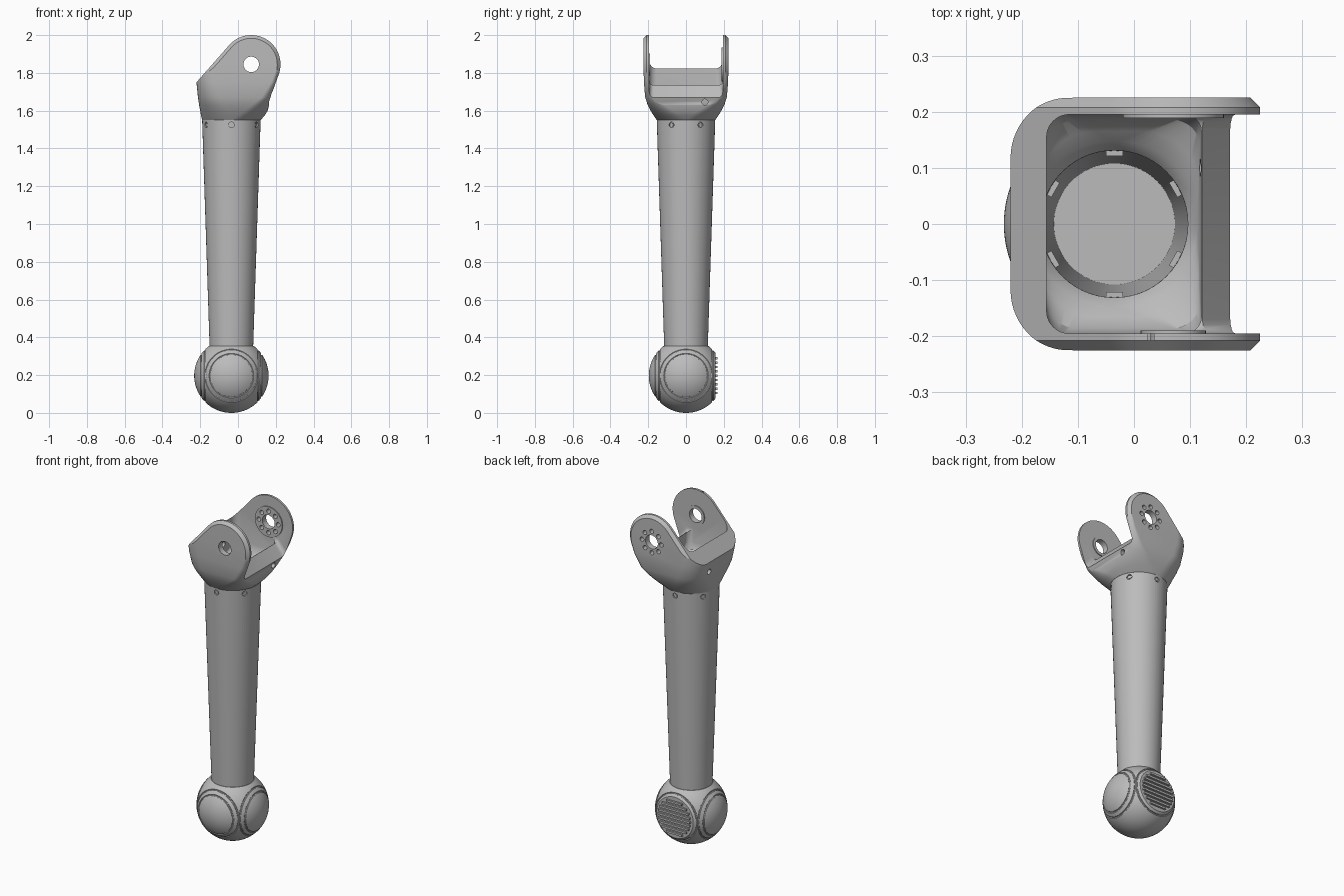
import bpy, bmesh, math
from mathutils import Vector

if "Cube" in bpy.data.objects:
    bpy.data.objects.remove(bpy.data.objects["Cube"])

AXIS_X = -0.035          # centre line of tube and ball
PIN = Vector((0.07, 0, 1.845))
BALL = Vector((AXIS_X, 0, 0.197))
BALL_R = 0.197

grey = bpy.data.materials.new("plain_grey")
grey.use_nodes = True
grey.diffuse_color = (0.5, 0.5, 0.5, 1)
grey.node_tree.nodes["Principled BSDF"].inputs["Base Color"].default_value = (0.5, 0.5, 0.5, 1)


def from_bmesh(name, bm):
    bmesh.ops.recalc_face_normals(bm, faces=bm.faces)
    mesh = bpy.data.meshes.new(name)
    bm.to_mesh(mesh)
    bm.free()
    obj = bpy.data.objects.new(name, mesh)
    bpy.context.collection.objects.link(obj)
    return obj


def activate(obj):
    bpy.ops.object.select_all(action='DESELECT')
    obj.select_set(True)
    bpy.context.view_layer.objects.active = obj


def boolean(obj, tool, operation='DIFFERENCE'):
    mod = obj.modifiers.new("cut", 'BOOLEAN')
    mod.operation, mod.object, mod.solver = operation, tool, 'EXACT'
    activate(obj)
    bpy.ops.object.modifier_apply(modifier=mod.name)
    bpy.data.objects.remove(tool)


def finish(obj, angle=30):
    obj.data.materials.clear()
    obj.data.materials.append(grey)
    activate(obj)
    bpy.ops.object.shade_smooth_by_angle(angle=math.radians(angle))


def cylinder(name, centre, direction, radius, depth, sides=32):
    turn = Vector(direction).to_track_quat('Z', 'Y').to_euler()
    bpy.ops.mesh.primitive_cylinder_add(vertices=sides, radius=radius, depth=depth,
                                        location=centre, rotation=turn)
    obj = bpy.context.object
    obj.name = name
    return obj


def box(name, centre, size, turn=0):
    bpy.ops.mesh.primitive_cube_add(size=1, location=centre, rotation=(0, 0, turn))
    obj = bpy.context.object
    obj.name, obj.scale = name, size
    return obj


def loft(name, sections, steps=14):
    """Rounded-rectangle sections: z, x0, x1, half depth, left radius, right radius."""
    bm = bmesh.new()
    rings = []
    for z, x0, x1, hy, rl, rr in sections:
        corners = [(x1 - rr, hy - rr, rr), (x0 + rl, hy - rl, rl),
                   (x0 + rl, rl - hy, rl), (x1 - rr, rr - hy, rr)]
        ring = []
        for q, (cx, cy, r) in enumerate(corners):
            for i in range(steps + 1):
                a = (q + i / steps) * math.pi / 2
                ring.append(bm.verts.new((cx + r * math.cos(a), cy + r * math.sin(a), z)))
        rings.append(ring)
    n = len(rings[0])
    for low, high in zip(rings, rings[1:]):
        for i in range(n):
            j = (i + 1) % n
            bm.faces.new((low[i], low[j], high[j], high[i]))
    bm.faces.new(rings[0])
    bm.faces.new(rings[-1])
    return from_bmesh(name, bm)


def prism(name, points, half, bevel, segments):
    """Side profile in x and z, extruded along y, with its cap edges bevelled."""
    bm = bmesh.new()
    caps = [bm.faces.new([bm.verts.new((x, y, z)) for x, z in points]) for y in (-half, half)]
    n = len(points)
    for i in range(n):
        j = (i + 1) % n
        a, b = caps[0].verts, caps[1].verts
        bm.faces.new((a[i], a[j], b[j], b[i]))
    edges = list({e for f in caps for e in f.edges})
    bmesh.ops.recalc_face_normals(bm, faces=bm.faces)
    bmesh.ops.bevel(bm, geom=edges, offset=bevel, segments=segments, profile=0.5, affect='EDGES')
    return from_bmesh(name, bm)


# Fork: flared cup trimmed to its side profile
fork = loft("fork", [
    (1.55, -0.19, 0.12, 0.155, 0.154, 0.154),
    (1.575, -0.196, 0.142, 0.172, 0.15, 0.14),
    (1.60, -0.2, 0.157, 0.187, 0.145, 0.12),
    (1.63, -0.206, 0.165, 0.203, 0.135, 0.09),
    (1.67, -0.212, 0.175, 0.216, 0.12, 0.05),
    (1.75, -0.22, 0.205, 0.223, 0.105, 0.03),
    (1.85, -0.222, 0.235, 0.225, 0.1, 0.02),
    (2.05, -0.222, 0.235, 0.225, 0.1, 0.02)])
outline = [(-0.25, 1.5), (-0.25, 1.716)]
for i in range(41):
    a = math.radians(138.6 - i * (138.6 + 20) / 40)
    outline.append((PIN.x + 0.155 * math.cos(a), PIN.z + 0.155 * math.sin(a)))
outline += [(0.163, 1.645), (0.17, 1.6), (0.17, 1.5)]
boolean(fork, prism("outline", outline, 0.226, 0.018, 1), 'INTERSECT')

# Fork cavity and front opening
boolean(fork, loft("cavity", [
    (1.5, -0.166, 0.096, 0.131, 0.13, 0.13),
    (1.575, -0.166, 0.096, 0.131, 0.13, 0.13),
    (1.60, -0.18, 0.112, 0.147, 0.14, 0.14),
    (1.615, -0.17, 0.116, 0.165, 0.1, 0.1),
    (1.64, -0.16, 0.118, 0.186, 0.06, 0.05),
    (1.68, -0.156, 0.12, 0.195, 0.04, 0.03),
    (2.1, -0.155, 0.12, 0.195, 0.04, 0.03)]))
boolean(fork, prism("opening", [(0, 1.738), (0.122, 1.735), (0.172, 1.668),
                                (0.4, 1.66), (0.4, 2.2), (0, 2.2)], 0.195, 0.025, 4))

# Pin bosses, pin bore, bolt circle and drain holes
boolean(fork, cylinder("boss", PIN + Vector((0, 0.195, 0)), (0, 1, 0), 0.09, 0.013, 48), 'UNION')
boolean(fork, cylinder("boss", PIN - Vector((0, 0.195, 0)), (0, 1, 0), 0.058, 0.01, 48), 'UNION')
boolean(fork, cylinder("bore", PIN, (0, 1, 0), 0.041, 0.6, 48))
for i in range(8):
    a = i * math.pi / 4
    spot = PIN + Vector((0.064 * math.cos(a), 0.21, 0.064 * math.sin(a)))
    boolean(fork, cylinder("bolt_hole", spot, (0, 1, 0), 0.013, 0.08, 16))
boolean(fork, cylinder("drain", (-0.2, 0.085, 1.69), (1, 0, 0), 0.016, 0.12, 20))
boolean(fork, cylinder("drain", (0.15, 0.1, 1.645), (1, 0, 0), 0.016, 0.1, 20))
finish(fork)

# Tapered hollow tube
bm = bmesh.new()
profile = [(0, 0.34), (0.115, 0.34), (0.155, 1.555), (0.131, 1.555), (0.108, 0.37), (0, 0.37)]
verts = [bm.verts.new((AXIS_X + r, 0, z)) for r, z in profile]
edges = [bm.edges.new(pair) for pair in zip(verts, verts[1:])]
bmesh.ops.spin(bm, geom=verts + edges, cent=(AXIS_X, 0, 0), axis=(0, 0, 1),
               angle=math.tau, steps=72)
bmesh.ops.remove_doubles(bm, verts=bm.verts, dist=1e-5)
tube = from_bmesh("tube", bm)

# Six screws around the top of the tube, with nut tabs inside
for i in range(6):
    a = math.radians(30 + 60 * i)
    out = Vector((math.cos(a), math.sin(a), 0))
    base = Vector((AXIS_X, 0, 1.525))
    boolean(tube, cylinder("screw_hole", base + out * 0.157, out, 0.015, 0.024, 20))
    finish(cylinder("screw", base + out * 0.144, out, 0.009, 0.012, 12))
    finish(box("nut_tab", base + out * 0.127, (0.012, 0.03, 0.03), a))
finish(tube)

# Ball foot, flat where it meets the tube and at the back
bpy.ops.mesh.primitive_uv_sphere_add(segments=96, ring_count=48, radius=BALL_R, location=BALL)
ball = bpy.context.object
ball.name = "ball_foot"
boolean(ball, box("top_trim", (AXIS_X, 0, 0.455), (0.5, 0.5, 0.2)))
boolean(ball, box("back_trim", (AXIS_X, 0.255, 0.2), (0.5, 0.2, 0.5)))

# Double ring grooves around the round covers
for direction in ((1, 0, 0), (-1, 0, 0), (0, -1, 0), (0, 1, 0)):
    d = Vector(direction)
    for ring in (0.114, 0.137):
        if direction[1] > 0 and ring < 0.12:
            continue
        bpy.ops.mesh.primitive_torus_add(
            major_radius=ring, minor_radius=0.005, major_segments=72, minor_segments=8,
            location=BALL + d * math.sqrt(BALL_R ** 2 - ring ** 2),
            rotation=d.to_track_quat('Z', 'Y').to_euler())
        boolean(ball, bpy.context.object)
finish(ball)

# Raised tread ribs on the flat back
for i in range(-4, 5):
    z = i * 0.023
    width = 2 * math.sqrt(0.106 ** 2 - z ** 2)
    finish(box("tread_rib", (AXIS_X, 0.159, BALL.z + z), (width, 0.014, 0.012)))
